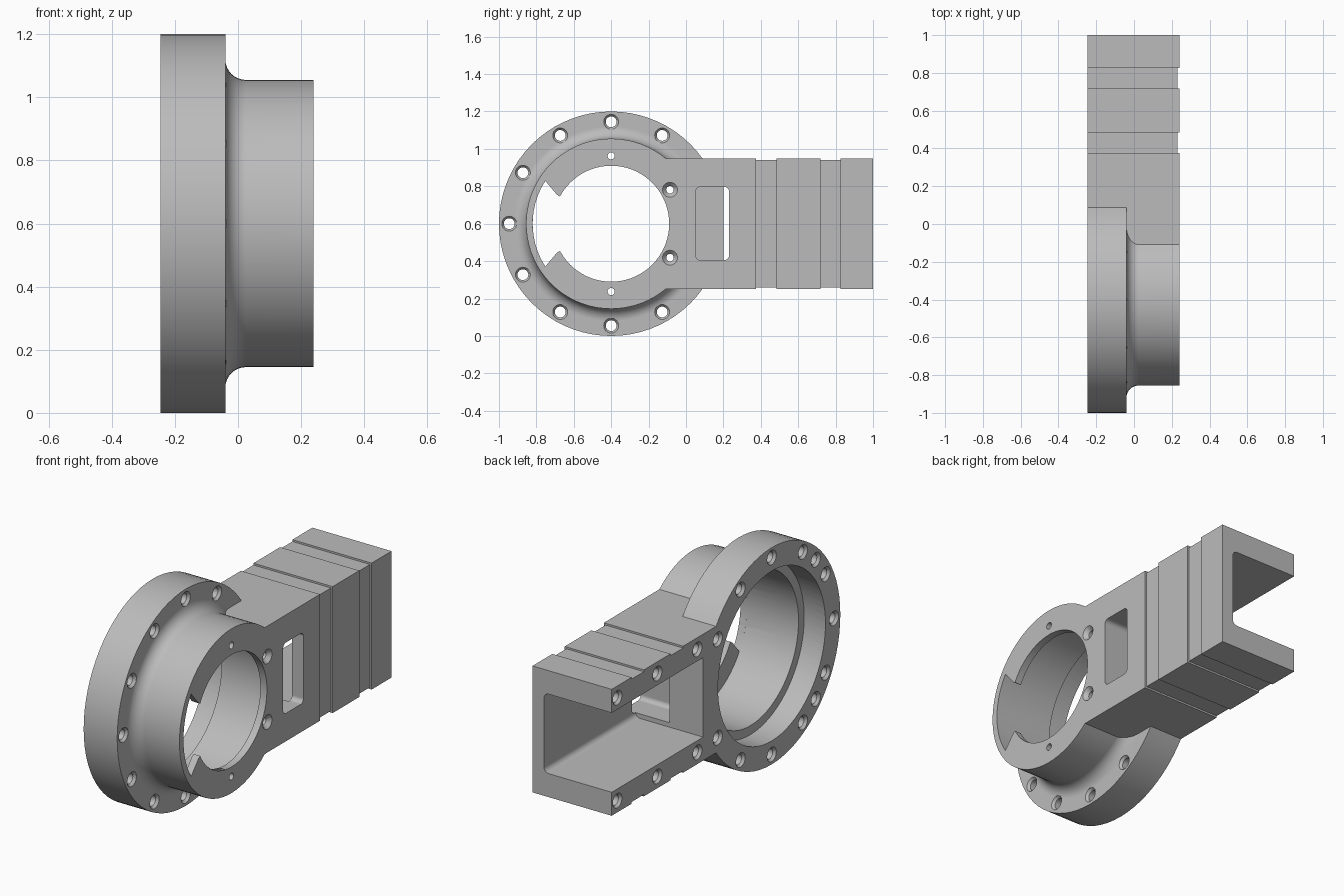
import bpy, bmesh, math
from mathutils import Vector

if "Cube" in bpy.data.objects:
    bpy.data.objects.remove(bpy.data.objects["Cube"], do_unlink=True)

BACK, FRONT, STEP = -0.245, 0.24, -0.04   # x of the back face, front face, flange shoulder
CY, CZ = -0.4, 0.6                        # axis of the ring
TOP, BOTTOM = 0.95, 0.25                  # arm height

grey = bpy.data.materials.new("machined_grey")
grey.use_nodes = True
grey.diffuse_color = (0.5, 0.5, 0.5, 1)
grey.node_tree.nodes["Principled BSDF"].inputs["Base Color"].default_value = (0.5, 0.5, 0.5, 1)


def lathe(bm, profile, y=CY, z=CZ, steps=72):
    """Revolve (x, radius) points around an axis along x."""
    verts = [bm.verts.new((x, y, z + r)) for x, r in profile]
    edges = [bm.edges.new(pair) for pair in zip(verts, verts[1:])]
    bmesh.ops.spin(bm, geom=verts + edges, cent=(0, y, z), axis=(1, 0, 0),
                   angle=math.tau, steps=steps)


def box(bm, low, high, round_axis=None, radius=0.03, keep=lambda e: True):
    """Block between two corners, with edges along one axis rounded."""
    low, high = Vector(low), Vector(high)
    verts = bmesh.ops.create_cube(bm, size=1)["verts"]
    for v in verts:
        v.co = (low + high) / 2 + v.co * (high - low)
    if round_axis is not None:
        edges = {e for v in verts for e in v.link_edges}
        chosen = [e for e in edges
                  if abs((e.verts[0].co - e.verts[1].co)[round_axis]) > 1e-4 and keep(e)]
        bmesh.ops.bevel(bm, geom=chosen, offset=radius, segments=5, profile=0.5, affect='EDGES')


def make(name, build):
    bm = bmesh.new()
    build(bm)
    bmesh.ops.remove_doubles(bm, verts=bm.verts, dist=1e-5)
    bmesh.ops.recalc_face_normals(bm, faces=bm.faces)
    mesh = bpy.data.meshes.new(name)
    bm.to_mesh(mesh)
    bm.free()
    mesh.materials.append(grey)
    obj = bpy.data.objects.new(name, mesh)
    bpy.context.collection.objects.link(obj)
    return obj


def combine(target, tool, operation='DIFFERENCE'):
    bpy.context.view_layer.objects.active = target
    mod = target.modifiers.new(tool.name, 'BOOLEAN')
    mod.object, mod.operation, mod.solver = tool, operation, 'EXACT'
    bpy.ops.object.modifier_apply(modifier=mod.name)
    bpy.data.objects.remove(tool, do_unlink=True)


def ring_point(radius, degrees):
    a = math.radians(degrees)
    return CY + radius * math.cos(a), CZ + radius * math.sin(a)


# Flange and sleeve, joined by a concave fillet
SLEEVE, FILLET = 0.455, 0.065
fillet = [(STEP + FILLET * (1 - math.cos(a)), SLEEVE + FILLET * (1 - math.sin(a)))
          for a in (math.pi / 2 * i / 8 for i in range(9))]
body = make("bearing_housing_arm", lambda bm: lathe(
    bm, [(BACK, 0), (BACK, 0.6), (STEP, 0.6)] + fillet + [(FRONT, SLEEVE), (FRONT, 0)]))

# Square arm with shallow grooves on three sides
arm = make("arm", lambda bm: box(bm, (BACK, CY, BOTTOM), (FRONT, 1, TOP)))
for y0, y1 in ((0.375, 0.485), (0.718, 0.826)):
    for low, high in (((FRONT - 0.01, y0, 0), (0.5, y1, 1.2)),
                      ((-0.5, y0, TOP - 0.01), (0.5, y1, 1.2)),
                      ((-0.5, y0, 0), (0.5, y1, BOTTOM + 0.01))):
        combine(arm, make("groove", lambda bm: box(bm, low, high)))
combine(body, arm, 'UNION')

# Stepped bore with a front lip
LIP = 0.2
combine(body, make("bore", lambda bm: lathe(bm, [
    (-0.4, 0), (-0.4, 0.47), (-0.115, 0.47), (-0.115, 0.42),
    (LIP, 0.42), (LIP, 0.31), (0.4, 0.31), (0.4, 0)])))


# Gap in the lip on the side away from the arm
def lip_gap(bm):
    outline = [ring_point(0.42, a) for a in range(147, 214, 6)]
    outline += [(-0.69, 0.445), (-0.6, 0.5), (-0.6, 0.7), (-0.69, 0.755)]
    face = bm.faces.new([bm.verts.new((LIP - 0.02, y, z)) for y, z in outline])
    new = bmesh.ops.extrude_face_region(bm, geom=[face])["geom"]
    bmesh.ops.translate(bm, vec=(0.3, 0, 0),
                        verts=[g for g in new if isinstance(g, bmesh.types.BMVert)])


combine(body, make("lip_gap", lip_gap))

# Channel open at the back and the end of the arm, and the window pocket
combine(body, make("channel", lambda bm: box(
    bm, (-0.4, 0.2, 0.38), (0.17, 1.2, 0.82), 1,
    keep=lambda e: e.verts[0].co.x > 0)))
combine(body, make("window", lambda bm: box(
    bm, (STEP, 0.052, 0.405), (0.4, 0.23, 0.797), 0, 0.025)))


# Chamfered screw holes and plain pin holes
def holes(bm):
    R, C = 0.029, 0.04
    entry = [(-0.4, 0), (-0.4, C), (BACK, C), (BACK + 0.014, R)]
    through = entry + [(STEP - 0.014, R), (STEP, C), (0.01, C), (0.01, 0)]
    blind = entry + [(-0.1, R), (-0.09, 0)]
    for a in (60, 90, 120, 150, 180, 210, 240, 270, 300):
        lathe(bm, through, *ring_point(0.545, a), 24)
    for a in (30, -30, 135, -135):
        lathe(bm, blind, *ring_point(0.545, a), 24)
    for y in (0.25, 0.6, 0.95):
        for z in (0.885, 0.315):
            lathe(bm, blind, y, z, 24)
    for a in (30, -30):
        lathe(bm, [(0.1, 0), (0.1, 0.02), (0.218, 0.02), (FRONT, C), (0.4, C), (0.4, 0)],
              *ring_point(0.363, a), 24)
    for a in (90, -90):
        lathe(bm, [(0.1, 0), (0.1, 0.019), (0.4, 0.019), (0.4, 0)],
              *ring_point(0.363, a), 24)


combine(body, make("holes", holes))

# Smooth curved walls, crisp machined edges
bpy.ops.object.select_all(action='DESELECT')
body.select_set(True)
bpy.context.view_layer.objects.active = body
bpy.ops.object.shade_smooth_by_angle(angle=math.radians(30))
weighted = body.modifiers.new("flat_normals", 'WEIGHTED_NORMAL')
weighted.keep_sharp = True
